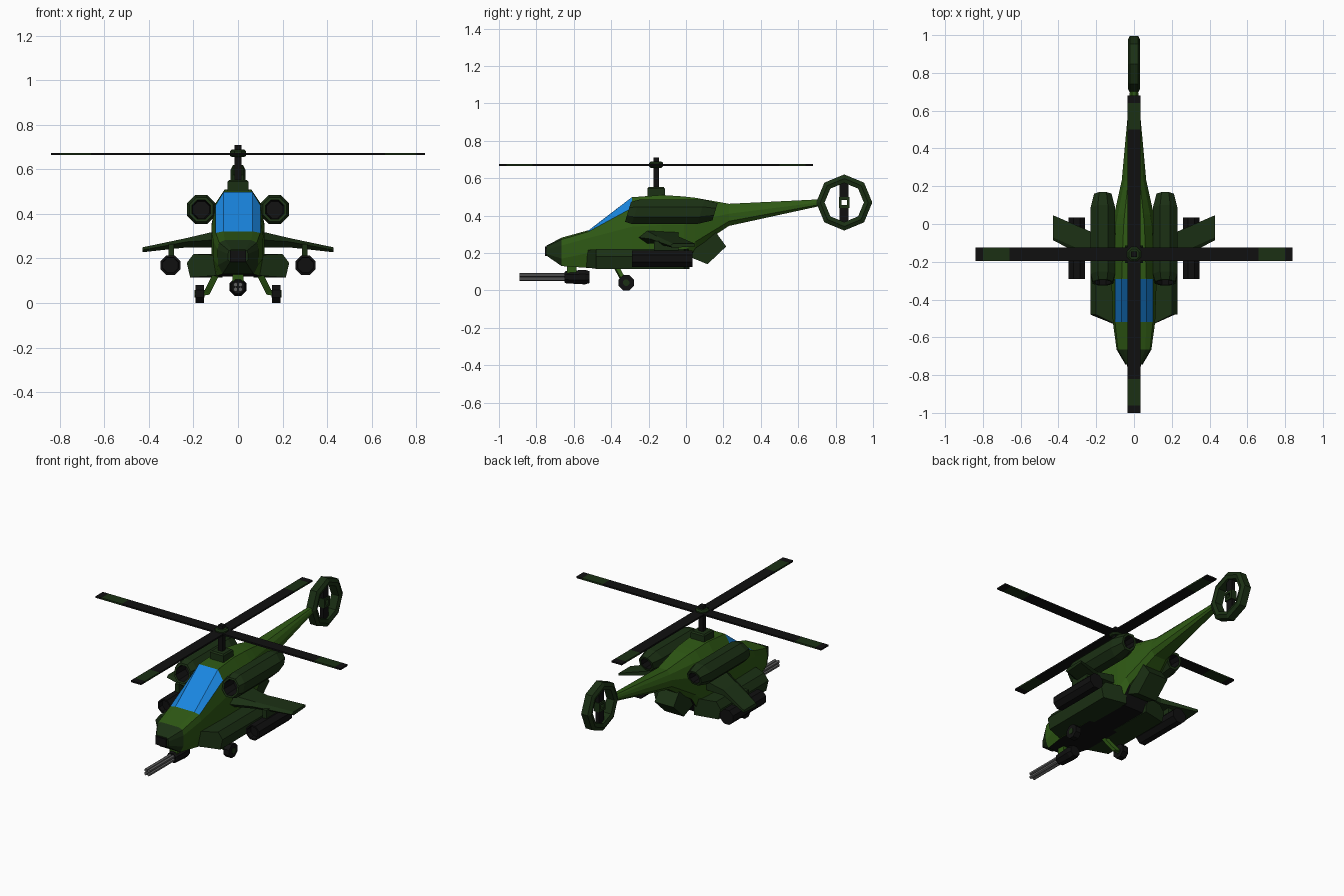
import bpy, bmesh, math
from mathutils import Vector

if "Cube" in bpy.data.objects:
    bpy.data.objects.remove(bpy.data.objects["Cube"])


def material(name, rgb):
    m = bpy.data.materials.new(name)
    m.diffuse_color = (*rgb, 1)
    m.use_nodes = True
    m.node_tree.nodes["Principled BSDF"].inputs["Base Color"].default_value = m.diffuse_color
    return m


GREEN = material("green", (0.028, 0.1, 0.007))
DARK = material("dark_green", (0.011, 0.03, 0.007))
BLACK = material("black", (0.005, 0.005, 0.005))
BLUE = material("blue_glass", (0.01, 0.24, 0.75))
GREY = material("gun_grey", (0.12, 0.12, 0.12))


def loft(name, rings, mats, pick=None, closed=False):
    """Skin rings of points; pick(i, j) chooses the material slot."""
    bm = bmesh.new()
    vs = [[bm.verts.new(p) for p in r] for r in rings]
    n, m = len(rings[0]), len(rings)
    for i in range(m if closed else m - 1):
        a, b = vs[i], vs[(i + 1) % m]
        for j in range(n):
            k = (j + 1) % n
            f = bm.faces.new((a[j], a[k], b[k], b[j]))
            f.material_index = pick(i, j) if pick else 0
    if not closed:
        for i, r in ((-1, vs[0]), (m - 1, vs[-1])):
            f = bm.faces.new(r)
            f.material_index = pick(i, 0) if pick else 0
    bmesh.ops.recalc_face_normals(bm, faces=bm.faces)
    me = bpy.data.meshes.new(name)
    bm.to_mesh(me)
    bm.free()
    for mt in mats:
        me.materials.append(mt)
    ob = bpy.data.objects.new(name, me)
    bpy.context.collection.objects.link(ob)
    return ob


def box(name, lo, hi, mat):
    (x0, y0, z0), (x1, y1, z1) = lo, hi
    ring = lambda z: [(x0, y0, z), (x1, y0, z), (x1, y1, z), (x0, y1, z)]
    return loft(name, [ring(z0), ring(z1)], [mat])


def tube(name, stations, x, z, mats, n=8, pick=None, axis="Y", slant=0):
    """Rings along an axis; stations are (position, radius) around the centre (x, z)."""
    rings = []
    for t, r in stations:
        ring = []
        for k in range(n):
            a = 2 * math.pi * (k + 0.5) / n
            u, v = r * math.cos(a), r * math.sin(a)
            if axis == "Y":
                ring.append((x + u, t + slant * v, z + v))
            elif axis == "X":
                ring.append((t, x + u, z + v))
            else:
                ring.append((x + u, z + v, t))
        rings.append(ring)
    return loft(name, rings, mats, pick)


def annulus(name, n, section, y, z, mat):
    """Closed ring in the yz plane from a (x, radius) section."""
    rings = []
    for k in range(n):
        a = 2 * math.pi * k / n + (math.pi / 4 if n == 4 else 0)
        rings.append([(x, y + r * math.cos(a), z + r * math.sin(a)) for x, r in section])
    return loft(name, rings, [mat], closed=True)


# Fuselage with nose, canopy and tail boom: half sections, bottom to top
half = [
    (-0.745, [(.035, .185), (.045, .195), (.045, .22), (.04, .235), (.03, .24)]),
    (-0.665, [(.07, .13), (.09, .17), (.092, .24), (.085, .272), (.06, .282)]),
    (-0.52, [(.1, .12), (.112, .2), (.112, .28), (.1, .315), (.065, .322)]),
    (-0.29, [(.1, .12), (.12, .22), (.12, .34), (.1, .44), (.065, .498)]),
    (-0.13, [(.1, .12), (.12, .22), (.12, .35), (.1, .45), (.06, .51)]),
    (-0.01, [(.09, .12), (.11, .21), (.115, .35), (.095, .45), (.055, .502)]),
    (0.05, [(.075, .225), (.1, .26), (.105, .37), (.085, .45), (.05, .495)]),
    (0.23, [(.04, .345), (.065, .37), (.065, .41), (.05, .44), (.03, .463)]),
    (0.72, [(.014, .452), (.02, .46), (.02, .472), (.016, .483), (.01, .487)]),
]
rings = [[(x, y, z) for x, z in h] + [(-x, y, z) for x, z in reversed(h)] for y, h in half]


def skin(i, j):
    if i <= 0:
        return 1
    if i == 2 and j in (3, 4, 5):
        return 2
    return 3 if j == 9 and i < 6 else 0


loft("fuselage", rings, [GREEN, DARK, BLUE, BLACK], skin)
box("nose_sensor", (-.036, -.755, .185), (.036, -.70, .235), BLACK)

# Rear belly fairing
side = [(.0, .2), (.03, .175), (.115, .14), (.215, .235), (.16, .31), (.05, .3)]
loft("belly_fairing", [[(x, y, z) for y, z in side] for x in (-.065, .065)], [DARK])

for s, tag in ((1, "right"), (-1, "left")):
    # Side sponson
    sec = [(.07, .115), (.215, .115), (.23, .18), (.2, .22), (.07, .22)]
    loft(tag + "_sponson",
         [[(s * x, -.545, .125 + (z - .115) * .85) if x < .1 else (s * x, -.48, z) for x, z in sec],
          [(s * x, .02 if x < .1 else -.01, z) for x, z in sec]], [DARK])

    # Engine nacelle with recessed intake and exhaust
    tube(tag + "_engine",
         [(-.22, .04), (-.31, .046), (-.31, .058), (-.27, .07), (.08, .07),
          (.155, .05), (.155, .036), (.09, .034)],
         s * .165, .42, [DARK, BLACK], slant=.3,
         pick=lambda i, j: 1 if i in (-1, 0, 6, 7) else 0)

    # Swept stub wing
    loft(tag + "_wing", [
        [(s * .09, -.27, .285), (s * .09, -.22, .325), (s * .09, -.04, .315), (s * .09, -.04, .26), (s * .09, -.22, .25)],
        [(s * .23, -.19, .275), (s * .23, -.16, .292), (s * .23, -.04, .288), (s * .23, -.04, .255), (s * .23, -.16, .25)],
        [(s * .43, -.085, .238), (s * .43, -.07, .25), (s * .43, .047, .25), (s * .43, .047, .235), (s * .43, -.07, .228)],
    ], [DARK])

    # Rocket pod under the wing
    box(tag + "_pylon", (s * .3 - .013, -.17, .2), (s * .3 + .013, -.04, .265), DARK)
    tube(tag + "_rocket_pod", [(-.26, .036), (-.29, .038), (-.29, .048), (.035, .048)],
         s * .303, .17, [BLACK])

    # Landing wheel and bent strut
    tube(tag + "_wheel", [(s * .153, .044), (s * .192, .044)], -.32, .041, [BLACK], axis="X")
    tube(tag + "_wheel_cap", [(s * .15, .018), (s * .195, .018)], -.32, .041, [DARK], axis="X")
    path = [(.098, -.375, .13), (.125, -.345, .075), (.14, -.325, .045), (.165, -.32, .041)]
    loft(tag + "_strut", [[(s * (x + dx), y + dy, z + dx * .6)
                           for dx, dy in ((-.012, -.012), (.012, -.012), (.012, .012), (-.012, .012))]
                          for x, y, z in path], [GREEN])

# Chin gun
box("gun_mount", (-.025, -.635, .09), (.025, -.585, .14), GREEN)
tube("gun_body", [(-.65, .03), (-.64, .036), (-.54, .042), (-.515, .034)], 0, .071, [BLACK])
for dx in (-.0105, .0105):
    for dz in (-.0105, .0105):
        tube("gun_barrel", [(-.89, .0105), (-.64, .0105)], dx, .072 + dz, [GREY], n=6)

# Rotor mast and hub
HY = -.16
loft("mast_base", [[(a * w, HY + b * w, z) for a, b in ((-1, -1), (1, -1), (1, 1), (-1, 1))]
                   for w, z in ((.047, .485), (.047, .545), (.04, .553))], [DARK])
box("mast", (-.015, HY - .015, .54), (.015, HY + .015, .71), BLACK)
tube("rotor_hub", [(.655, .03), (.663, .04), (.682, .04), (.69, .03)], 0, HY, [DARK], axis="Z")

# Four blades with green bands
for k in range(4):
    a = k * math.pi / 2
    d, p = Vector((math.cos(a), math.sin(a), 0)), Vector((-math.sin(a), math.cos(a), 0))
    c = Vector((0, HY, .67))
    loft("rotor_blade", [[c + d * r + p * u + Vector((0, 0, w))
                          for u, w in ((-.035, -.005), (.035, -.005), (.035, .005), (-.035, .005))]
                         for r in (.02, .66, .8, .84)], [BLACK, DARK],
         pick=lambda i, j: 1 if i == 1 else 0)

# Tail ring, fan blades and open hub
TY, TZ = .846, .47
annulus("tail_ring", 8, [(-.022, .15), (.022, .15), (.033, .128), (.026, .105), (-.026, .105), (-.033, .128)],
        TY, TZ, DARK)
annulus("tail_fan_hub", 4, [(-.02, .04), (.02, .04), (.02, .02), (-.02, .02)], TY, TZ, DARK)
for s in (1, -1):
    z0, z1 = sorted((TZ + s * .022, TZ + s * .108))
    box("tail_fan_blade", (-.012, TY - .024, z0), (.012, TY + .024, z1), BLACK)
